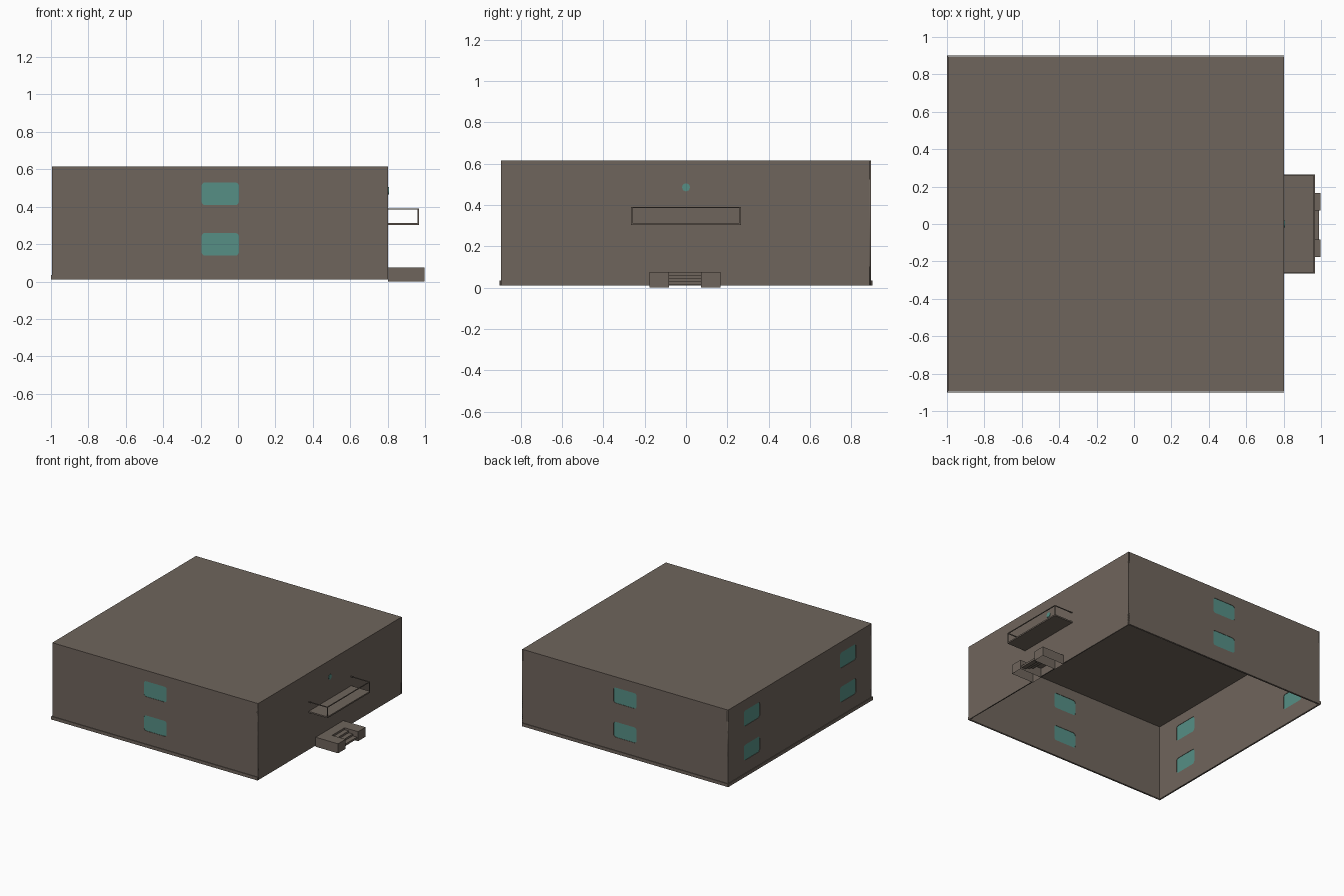
import bpy, bmesh, math

if "Cube" in bpy.data.objects:
    bpy.data.objects.remove(bpy.data.objects["Cube"])

def material(name, rgb):
    m = bpy.data.materials.new(name)
    m.diffuse_color = (*rgb, 1)
    m.use_nodes = True
    m.node_tree.nodes["Principled BSDF"].inputs["Base Color"].default_value = m.diffuse_color
    return m

BROWN = material("brown_plaster", (0.159, 0.130, 0.107))
TEAL = material("teal_glass", (0.093, 0.275, 0.235))

def add_object(name, mesh, mat):
    mesh.materials.clear()
    mesh.materials.append(mat)
    ob = bpy.data.objects.new(name, mesh)
    bpy.context.collection.objects.link(ob)
    return ob

def box(name, x, y, z, mat=BROWN, open_bottom=False):
    """Axis-aligned box from (min, max) ranges."""
    bm = bmesh.new()
    bmesh.ops.create_cube(bm, size=1)
    for v in bm.verts:
        v.co = [r[0] if c < 0 else r[1] for c, r in zip(v.co, (x, y, z))]
    if open_bottom:
        bm.normal_update()
        bmesh.ops.delete(bm, geom=[f for f in bm.faces if f.normal.z < -0.9], context='FACES')
    mesh = bpy.data.meshes.new(name)
    bm.to_mesh(mesh)
    bm.free()
    return add_object(name, mesh, mat)

def plate(name, outlines, half, loc, side, mat):
    """Upright plate filled between outlines; side=True runs along y, else along x."""
    cu = bpy.data.curves.new(name, 'CURVE')
    cu.dimensions, cu.fill_mode, cu.extrude = '2D', 'BOTH', half
    for pts in outlines:
        sp = cu.splines.new('POLY')
        sp.points.add(len(pts) - 1)
        for p, (u, v) in zip(sp.points, pts):
            p.co = (u, v, 0, 1)
        sp.use_cyclic_u = True
    tmp = bpy.data.objects.new(name + "_curve", cu)
    bpy.context.collection.objects.link(tmp)
    dg = bpy.context.evaluated_depsgraph_get()
    mesh = bpy.data.meshes.new_from_object(tmp.evaluated_get(dg))
    bpy.data.objects.remove(tmp)
    ob = add_object(name, mesh, mat)
    ob.location = loc
    ob.rotation_euler = (math.pi / 2, 0, math.pi / 2 if side else 0)
    return ob

def rect(u0, u1, v0, v1):
    return [(u0, v0), (u1, v0), (u1, v1), (u0, v1)]

def rounded(cu, cv, w=0.2, h=0.122, r=0.02, n=4):
    pts = []
    for k, (sx, sy) in enumerate([(1, 1), (-1, 1), (-1, -1), (1, -1)]):
        for i in range(n + 1):
            a = math.pi / 2 * (k + i / n)
            pts.append((cu + sx * (w / 2 - r) + r * math.cos(a),
                        cv + sy * (h / 2 - r) + r * math.sin(a)))
    return pts

TOP, BASE, T = 0.615, 0.01, 0.004
ROWS = (0.199, 0.469)

# Walls with window openings, and their panes
walls = [("front", False, (0, -0.892, 0), (-0.995, 0.803), (-0.095,)),
         ("back", False, (0, 0.892, 0), (-0.995, 0.803), (-0.095,)),
         ("left", True, (-0.991, 0, 0), (-0.896, 0.896), (-0.6, 0.6)),
         ("right", True, (0.799, 0, 0), (-0.896, 0.896), ())]
for name, side, loc, (a, b), cols in walls:
    holes = [rounded(c, z) for c in cols for z in ROWS]
    plate(name + "_wall", [rect(a, b, BASE, TOP - 0.002)] + holes, T, loc, side, BROWN)
    for i, hole in enumerate(holes):
        plate(f"{name}_window_{i + 1}", [hole], 0.001, loc, side, TEAL)

# Roof slab
box("roof", (-0.995, 0.803), (-0.896, 0.896), (TOP - 0.006, TOP))

# Plinth strips round the foot of three walls
for s, name in ((-1, "front"), (1, "back")):
    ys = sorted((s * 0.897, s * 0.902))
    box(name + "_plinth", (-1.0, 0.803), ys, (BASE, 0.035))
box("left_plinth", (-1.0, -0.995), (-0.902, 0.902), (BASE, 0.035))

# Small round lamp above the balcony
plate("lamp", [[(0.02 * math.cos(i * math.pi / 4), 0.485 + 0.02 * math.sin(i * math.pi / 4))
                for i in range(8)]], 0.006, (0.8, 0, 0), True, TEAL)

# Balcony: floor, corner posts and thin rails
box("balcony_floor", (0.8, 0.967), (-0.265, 0.265), (0.302, 0.313))
R = 0.006
for s, name in ((-1, "front"), (1, "back")):
    ys = sorted((s * 0.265, s * (0.265 - R)))
    box(f"balcony_{name}_post", (0.967 - R, 0.967), ys, (0.313, 0.39))
    box(f"balcony_{name}_rail", (0.803, 0.967), ys, (0.39 - R, 0.39))
box("balcony_outer_rail", (0.967 - R, 0.967), (-0.265, 0.265), (0.39 - R, 0.39))

# Entrance porch: two cheek blocks, a landing and steps set between them
box("porch_front_cheek", (0.803, 0.998), (-0.177, -0.083), (0, 0.075), open_bottom=True)
box("porch_back_cheek", (0.803, 0.998), (0.073, 0.167), (0, 0.075), open_bottom=True)
box("porch_landing", (0.803, 0.88), (-0.083, 0.073), (0.06, 0.075), open_bottom=True)
for i in range(3):
    x0 = 0.88 + 0.036 * i
    z1 = 0.06 - 0.015 * i
    box(f"porch_step_{i + 1}", (x0, x0 + 0.036), (-0.083, 0.073), (z1 - 0.015, z1))
